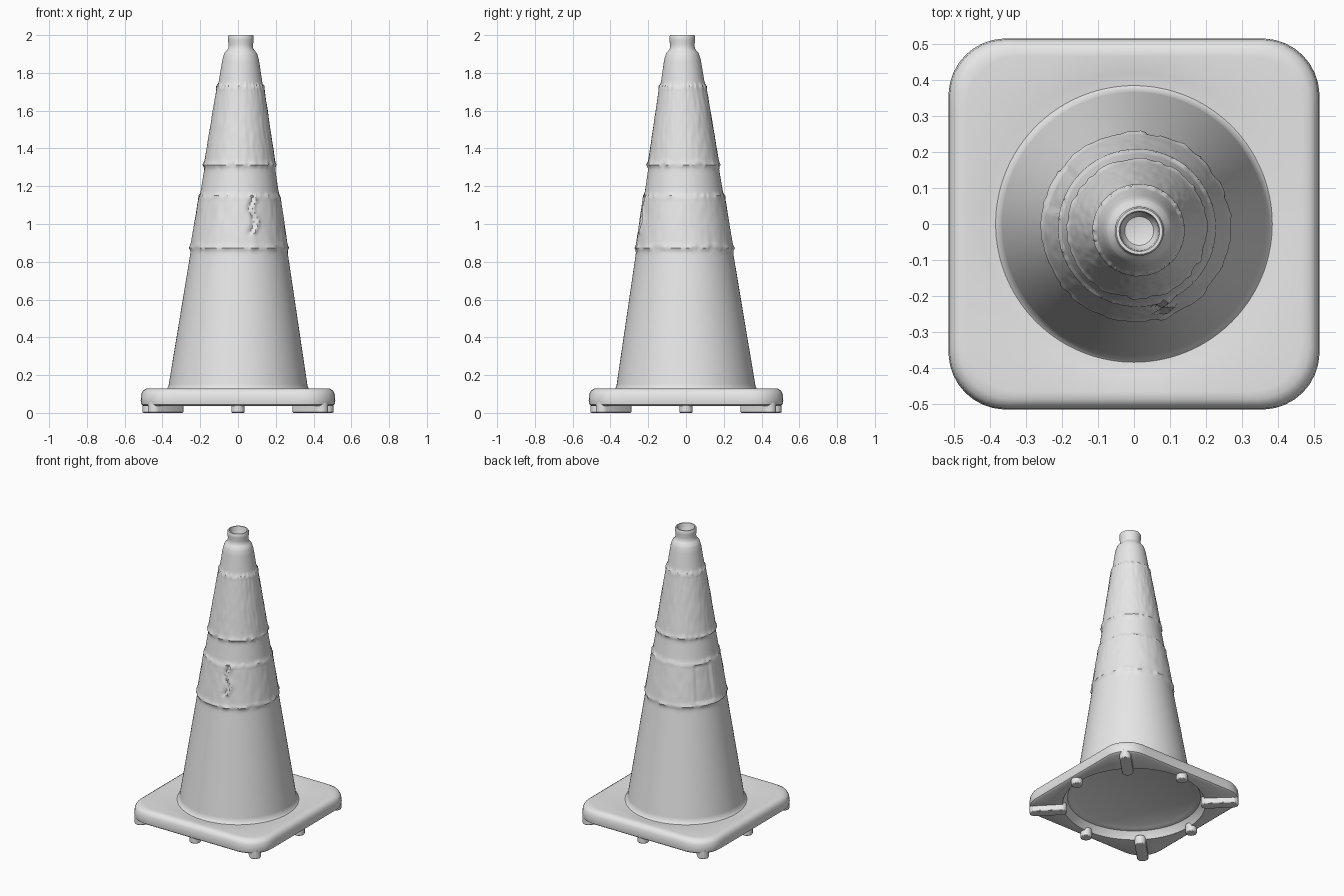
import bpy, bmesh, math
from mathutils import Vector, noise

if "Cube" in bpy.data.objects:
    bpy.data.objects.remove(bpy.data.objects["Cube"])

grey = bpy.data.materials.new("pale grey")
grey.use_nodes = True
grey.diffuse_color = (0.8, 0.8, 0.8, 1)
grey.node_tree.nodes["Principled BSDF"].inputs["Base Color"].default_value = (0.8, 0.8, 0.8, 1)

SEG = 144


def finish(name, bm, sharp=40):
    bmesh.ops.recalc_face_normals(bm, faces=bm.faces)
    mesh = bpy.data.meshes.new(name)
    bm.to_mesh(mesh)
    bm.free()
    mesh.materials.append(grey)
    ob = bpy.data.objects.new(name, mesh)
    bpy.context.collection.objects.link(ob)
    bpy.ops.object.select_all(action='DESELECT')
    ob.select_set(True)
    bpy.context.view_layer.objects.active = ob
    bpy.ops.object.shade_smooth_by_angle(angle=math.radians(sharp))
    return ob


def loft(bm, rings, cap_start, cap_end):
    """Skin a list of point loops with quads."""
    loops = [[bm.verts.new(p) for p in ring] for ring in rings]
    for a, b in zip(loops, loops[1:]):
        for i in range(SEG):
            j = (i + 1) % SEG
            bm.faces.new((a[i], a[j], b[j], b[i]))
    if cap_start:
        bm.faces.new(loops[0])
    if cap_end:
        bm.faces.new(loops[-1])


def angles():
    return [2 * math.pi * i / SEG for i in range(SEG)]


# Base slab: rounded square outside, round recess underneath
def square_ring(half, corner, z):
    ring = []
    for t in angles():
        c, s = abs(math.cos(t)), abs(math.sin(t))
        k = half - corner
        if half * min(c, s) / max(c, s) <= k:
            r = half / max(c, s)
        else:
            d = (c + s) * k
            r = d + math.sqrt(d * d - 2 * k * k + corner * corner)
        ring.append((r * math.cos(t), r * math.sin(t), z))
    return ring


def round_ring(r, z):
    return [(r * math.cos(t), r * math.sin(t), z) for t in angles()]


bm = bmesh.new()
slab = [round_ring(0.37, 0.10), round_ring(0.39, 0.09), round_ring(0.42, 0.085),
        round_ring(0.44, 0.06), round_ring(0.45, 0.038)]
slab += [square_ring(h, c, z) for h, c, z in (
    (0.500, 0.15, 0.036), (0.512, 0.16, 0.045), (0.515, 0.16, 0.065),
    (0.512, 0.16, 0.10), (0.503, 0.155, 0.118), (0.487, 0.15, 0.128), (0.465, 0.14, 0.130))]
slab += [round_ring(0.42, 0.121), round_ring(0.385, 0.116), round_ring(0.33, 0.115)]
loft(bm, slab, True, True)
finish("base_slab", bm)


# Cone body with shrunken sleeves, slightly leaning
def bump(x, centre, width):
    return math.exp(-((x - centre) / width) ** 2)


def sleeve_offset(t, z):
    """Radial relief of the two worn sleeves."""
    n = noise.noise(Vector((math.cos(t) * 3, math.sin(t) * 3, z * 6)))
    fine = noise.noise(Vector((math.cos(t) * 9, math.sin(t) * 9, z * 14)))
    off = 0.0
    for low, high in ((0.87, 1.15), (1.31, 1.73)):
        low, high = low + 0.008 * n, high + 0.008 * fine
        if low < z < high:
            off += 0.006 + 0.002 * fine
        off += (0.005 + 0.005 * fine) * bump(z, low, 0.015)
        off += 0.003 * bump(z, high, 0.012)
    # torn seam on the front of the lower sleeve
    if 0.95 < z < 1.15:
        seam = math.radians(-72) + 0.05 * math.sin(z * 45)
        dt = (t - seam + math.pi) % (2 * math.pi) - math.pi
        off += 0.009 * bump(dt, 0.06, 0.05) - 0.010 * bump(dt, -0.03, 0.04)
    # worn-through patch at the back right
    dt = (t - math.radians(140)) % (2 * math.pi)
    if 0.89 < z < 1.13 and dt < 0.5:
        off -= 0.006
    return off


def cone_ring(r, z, relief=True):
    lean = (z - 0.13) / 1.87
    ring = []
    for t in angles():
        rad = r + (sleeve_offset(t, z) if relief else 0)
        ring.append((0.015 * lean + rad * math.cos(t), -0.02 * lean + rad * math.sin(t), z))
    return ring


bm = bmesh.new()
rings = [cone_ring(r, z, False) for r, z in ((0.395, 0.108), (0.381, 0.118), (0.374, 0.13))]
STEPS = 150
for i in range(1, STEPS + 1):
    z = 0.13 + 1.74 * i / STEPS
    rings.append(cone_ring(0.37 - 0.157 * (z - 0.13), z, z > 0.8))
# shoulder, neck, lip and shallow mouth
rings += [cone_ring(r, z, False) for r, z in (
    (0.091, 1.89), (0.086, 1.905), (0.074, 1.918), (0.066, 1.93), (0.065, 1.95),
    (0.068, 1.975), (0.068, 1.993), (0.064, 2.0), (0.056, 2.0), (0.053, 1.99),
    (0.050, 1.95), (0.040, 1.935), (0.020, 1.93))]
loft(bm, rings, True, True)
finish("cone_body", bm)


# Feet: long ones across the corners, round studs mid-side
def foot(name, angle, near, far, r=0.036):
    bm = bmesh.new()
    outline = []
    for i in range(24):
        a = 2 * math.pi * (i + 0.5) / 24
        x = (far if math.cos(a) > 0 else near) + r * math.cos(a)
        outline.append((x * math.cos(angle) - r * math.sin(a) * math.sin(angle),
                        x * math.sin(angle) + r * math.sin(a) * math.cos(angle), 0))
    face = bm.faces.new([bm.verts.new(p) for p in outline])
    top = bmesh.ops.extrude_face_region(bm, geom=[face])
    bmesh.ops.translate(bm, vec=(0, 0, 0.06),
                        verts=[v for v in top["geom"] if isinstance(v, bmesh.types.BMVert)])
    ob = finish(name, bm)
    bevel = ob.modifiers.new("soft_edge", 'BEVEL')
    bevel.width = 0.006
    bevel.segments = 2


for k in range(4):
    side = k * math.pi / 2
    foot(f"side_foot_{k + 1}", side, 0.47, 0.47)
    foot(f"corner_foot_{k + 1}", side + math.pi / 4, 0.46, 0.625)
